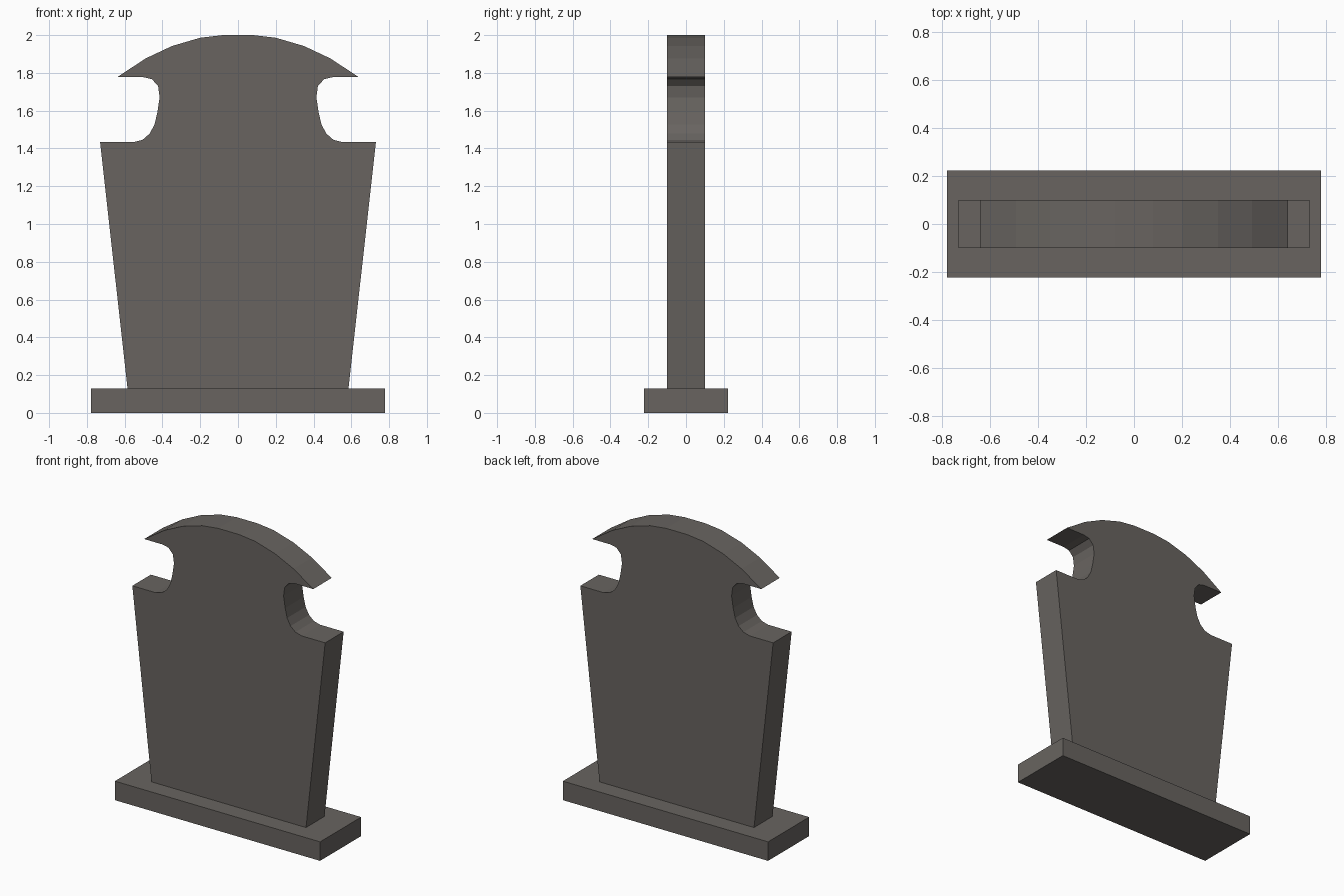
import bpy, bmesh

if "Cube" in bpy.data.objects:
    bpy.data.objects.remove(bpy.data.objects["Cube"])

stone = bpy.data.materials.new("grey stone")
stone.diffuse_color = (0.138, 0.127, 0.117, 1)
stone.use_nodes = True
stone.node_tree.nodes["Principled BSDF"].inputs["Base Color"].default_value = stone.diffuse_color


def extrude_profile(name, points, half_depth):
    """Solid made from an x-z outline, extruded along y."""
    bm = bmesh.new()
    face = bm.faces.new([bm.verts.new((x, -half_depth, z)) for x, z in points])
    geom = bmesh.ops.extrude_face_region(bm, geom=[face])["geom"]
    moved = [g for g in geom if isinstance(g, bmesh.types.BMVert)]
    bmesh.ops.translate(bm, verts=moved, vec=(0, 2 * half_depth, 0))
    bmesh.ops.recalc_face_normals(bm, faces=bm.faces)
    mesh = bpy.data.meshes.new(name)
    bm.to_mesh(mesh)
    bm.free()
    mesh.materials.append(stone)
    obj = bpy.data.objects.new(name, mesh)
    bpy.context.collection.objects.link(obj)
    return obj


# Plinth
extrude_profile("plinth", [(-0.777, 0), (0.777, 0), (0.777, 0.13), (-0.777, 0.13)], 0.222)

# Headstone: right half outline from foot to crown
half = [
    (0.585, 0.13), (0.73, 1.433),                                  # tapered side
    (0.553, 1.433), (0.505, 1.446), (0.468, 1.478), (0.442, 1.526),  # scooped notch
    (0.427, 1.59), (0.415, 1.67), (0.423, 1.73), (0.456, 1.767), (0.50, 1.777),
    (0.64, 1.777),                                                 # tip of the cap
    (0.49, 1.876), (0.35, 1.942), (0.20, 1.986), (0.08, 2.0),      # arched top
]
outline = half + [(-x, z) for x, z in reversed(half)]
extrude_profile("headstone", outline, 0.10)
